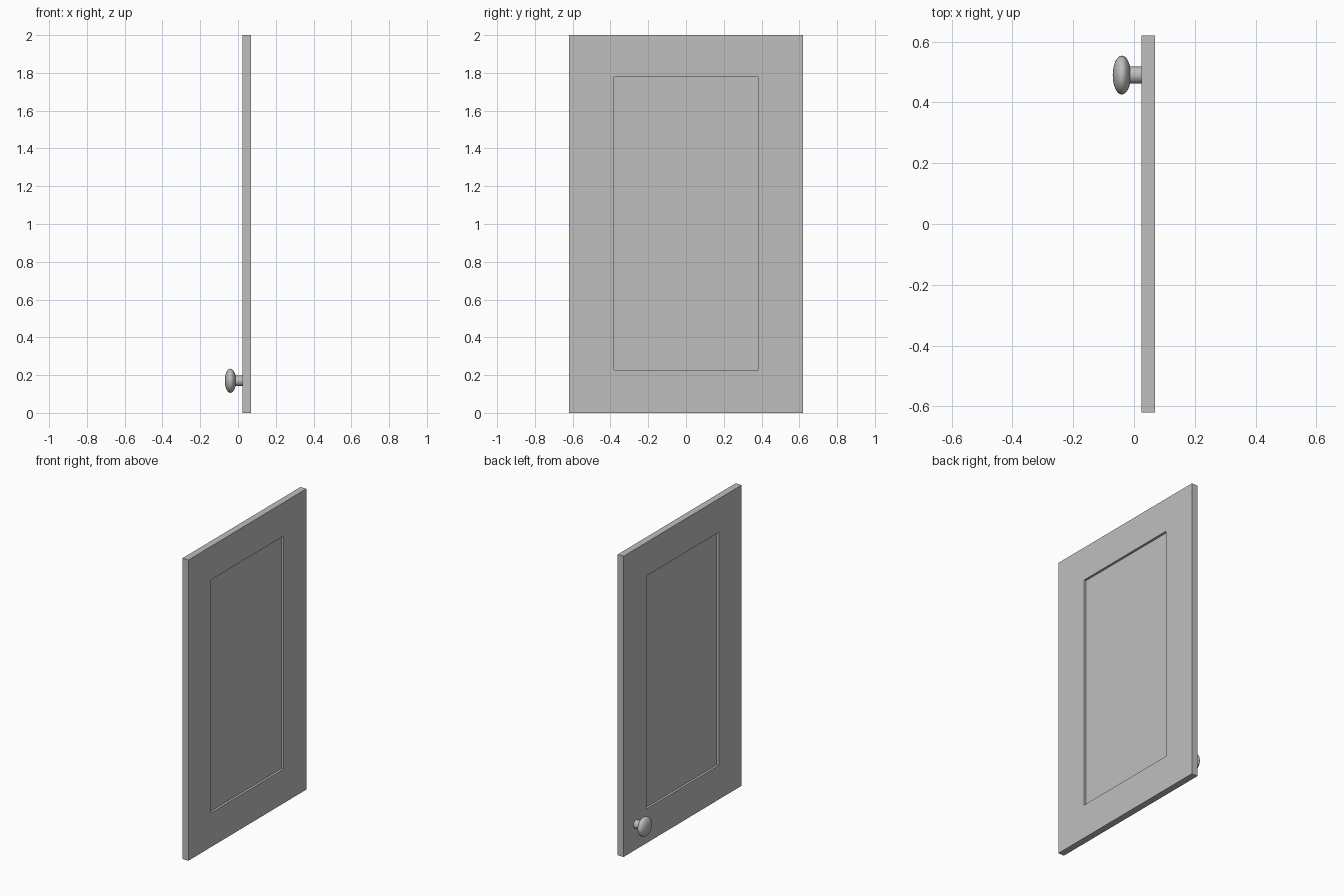
import bpy, bmesh, math
from mathutils import Matrix, Vector

cube = bpy.data.objects.get("Cube")
if cube:
    bpy.data.objects.remove(cube, do_unlink=True)


def material(name, colour):
    m = bpy.data.materials.new(name)
    m.use_nodes = True
    m.diffuse_color = colour
    m.node_tree.nodes["Principled BSDF"].inputs["Base Color"].default_value = colour
    return m


grey = material("light grey", (0.52, 0.52, 0.52, 1))


def add_object(name, bm):
    bmesh.ops.recalc_face_normals(bm, faces=bm.faces)
    mesh = bpy.data.meshes.new(name)
    bm.to_mesh(mesh)
    bm.free()
    mesh.materials.append(grey)
    obj = bpy.data.objects.new(name, mesh)
    bpy.context.collection.objects.link(obj)
    return obj


# Door slab with a recessed panel on each broad side
FRONT_X, BACK_X = 0.025, 0.069
HALF_WIDTH, HEIGHT = 0.62, 2.0
PANEL_HALF_WIDTH, PANEL_LOW, PANEL_HIGH = 0.38, 0.227, 1.777
RECESS = 0.015


def ring(bm, x, half_width, low, high):
    corners = ((-half_width, low), (half_width, low), (half_width, high), (-half_width, high))
    return [bm.verts.new((x, y, z)) for y, z in corners]


def bridge(bm, a, b):
    n = len(a)
    for i in range(n):
        j = (i + 1) % n
        bm.faces.new((a[i], a[j], b[j], b[i]))


bm = bmesh.new()
edges = []
for x, inward in ((FRONT_X, RECESS), (BACK_X, -RECESS)):
    outer = ring(bm, x, HALF_WIDTH, 0, HEIGHT)
    rim = ring(bm, x, PANEL_HALF_WIDTH, PANEL_LOW, PANEL_HIGH)
    floor = ring(bm, x + inward, PANEL_HALF_WIDTH, PANEL_LOW, PANEL_HIGH)
    bridge(bm, outer, rim)
    bridge(bm, rim, floor)
    bm.faces.new(floor)
    edges.append(outer)
bridge(bm, *edges)
add_object("cabinet_door", bm)


# Round knob on a short stem, turned about the x axis
def lathe(name, profile, centre, segments=32):
    bm = bmesh.new()
    verts = [bm.verts.new((x, 0, r)) for x, r in profile]
    lines = [bm.edges.new(pair) for pair in zip(verts, verts[1:])]
    bmesh.ops.spin(bm, geom=verts + lines, cent=(0, 0, 0), axis=(1, 0, 0),
                   angle=math.tau, steps=segments, use_merge=True)
    bmesh.ops.remove_doubles(bm, verts=bm.verts, dist=0.0001)
    bm.transform(Matrix.Translation(Vector(centre)))
    obj = add_object(name, bm)
    bpy.ops.object.select_all(action="DESELECT")
    bpy.context.view_layer.objects.active = obj
    obj.select_set(True)
    bpy.ops.object.shade_smooth_by_angle(angle=math.radians(40))
    return obj


KNOB_CENTRE = (-0.04, 0.49, 0.17)
KNOB_DEPTH, KNOB_RADIUS = 0.03, 0.064
STEPS = 16
angles = [math.pi * i / STEPS for i in range(STEPS + 1)]
lathe("knob", [(-KNOB_DEPTH * math.cos(a), KNOB_RADIUS * math.sin(a)) for a in angles],
      KNOB_CENTRE)
lathe("knob_stem", [(0.01, 0), (0.01, 0.028), (0.065, 0.028), (0.065, 0)], KNOB_CENTRE)
